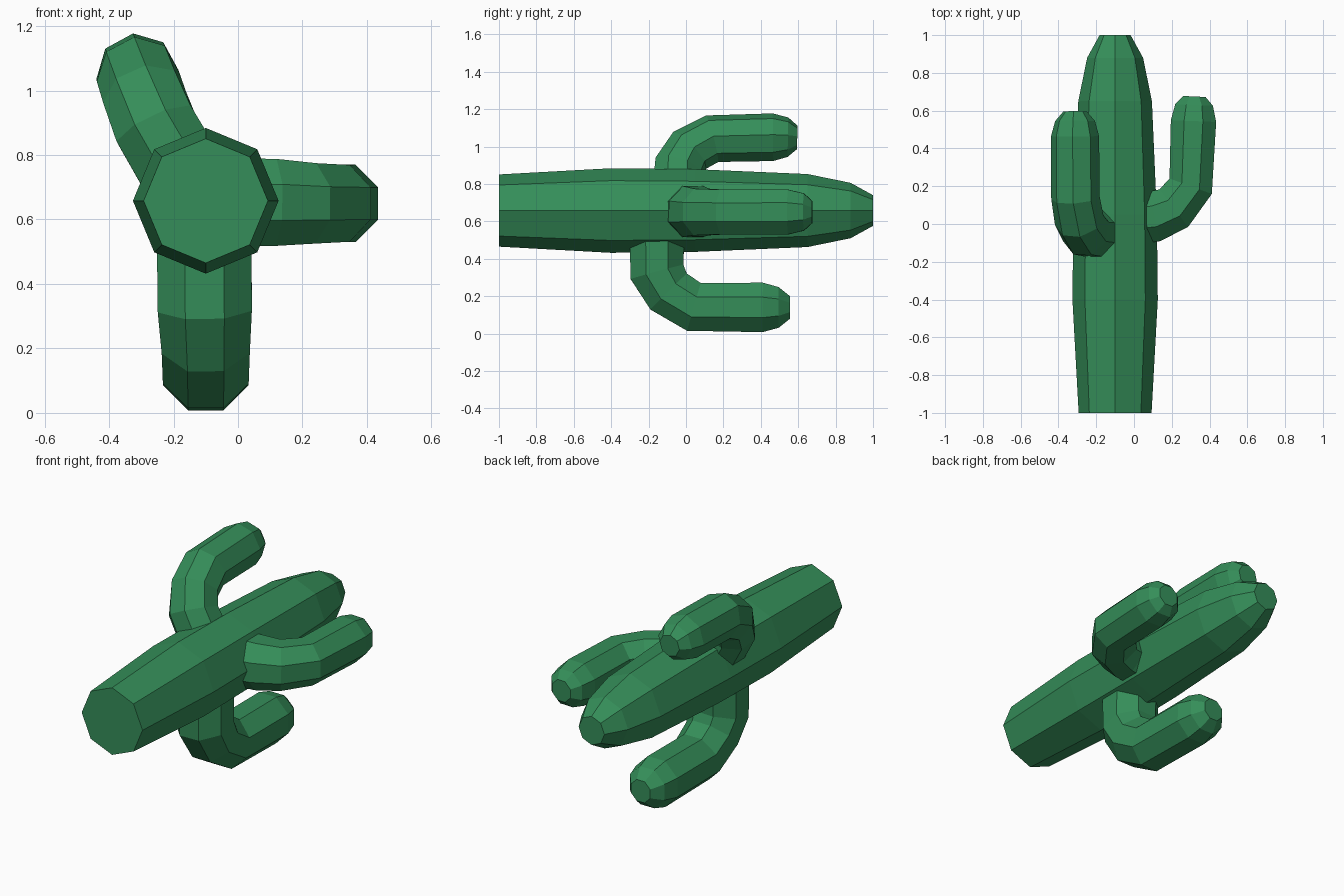
import bpy, bmesh, math
from mathutils import Vector

if "Cube" in bpy.data.objects:
    bpy.data.objects.remove(bpy.data.objects["Cube"])

green = bpy.data.materials.new("cactus_green")
green.diffuse_color = (0.035, 0.27, 0.10, 1)
green.use_nodes = True
green.node_tree.nodes["Principled BSDF"].inputs["Base Color"].default_value = green.diffuse_color


def tube(name, path, radii, side, turn):
    """Eight-sided flat-shaded tube with capped ends, rings mitred at the bends."""
    pts = [Vector(p) for p in path]
    side = Vector(side).normalized()
    bm = bmesh.new()
    rings = []
    for i, p in enumerate(pts):
        t = Vector()
        if i > 0:
            t += (p - pts[i - 1]).normalized()
        if i < len(pts) - 1:
            t += (pts[i + 1] - p).normalized()
        t.normalize()
        u = (side - t * side.dot(t)).normalized()
        v = t.cross(u)
        angles = [math.tau * (k + turn) / 8 for k in range(8)]
        rings.append([bm.verts.new(p + radii[i] * (u * math.cos(a) + v * math.sin(a)))
                      for a in angles])
    for a, b in zip(rings, rings[1:]):
        for k in range(8):
            j = (k + 1) % 8
            bm.faces.new((a[k], a[j], b[j], b[k]))
    bm.faces.new(rings[0][::-1])
    bm.faces.new(rings[-1])
    bmesh.ops.recalc_face_normals(bm, faces=bm.faces)
    mesh = bpy.data.meshes.new(name)
    bm.to_mesh(mesh)
    bm.free()
    mesh.materials.append(green)
    bpy.context.collection.objects.link(bpy.data.objects.new(name, mesh))


# Trunk, lying along y with a ridge on top
trunk = [(-1, 0.193), (-0.4, 0.226), (0.05, 0.221), (0.65, 0.195), (0.88, 0.148), (1, 0.082)]
tube("trunk", [(-0.1, y, 0.658) for y, r in trunk], [r for y, r in trunk], (1, 0, 0), 0)

# Arms: out of the trunk, then bent round to run along y
tube("right_arm",
     [(0.0, 0.03, 0.653), (0.105, 0.04, 0.653), (0.21, 0.083, 0.65), (0.30, 0.2, 0.65),
      (0.315, 0.545, 0.65), (0.318, 0.63, 0.65), (0.32, 0.675, 0.65)],
     [0.148, 0.146, 0.135, 0.129, 0.13, 0.108, 0.064], (0, 0, 1), 0.5)

tube("upper_arm",
     [(-0.17, -0.05, 0.74), (-0.255, -0.04, 0.885), (-0.29, 0.02, 0.98), (-0.31, 0.14, 1.042),
      (-0.312, 0.465, 1.05), (-0.312, 0.545, 1.05), (-0.312, 0.595, 1.048)],
     [0.14, 0.138, 0.132, 0.129, 0.128, 0.106, 0.063], (0.88, 0, 0.48), 0.5)

tube("lower_arm",
     [(-0.105, -0.155, 0.55), (-0.103, -0.155, 0.33), (-0.1, -0.093, 0.225), (-0.1, 0.042, 0.143),
      (-0.1, 0.41, 0.14), (-0.1, 0.495, 0.14), (-0.1, 0.555, 0.14)],
     [0.159, 0.158, 0.148, 0.144, 0.143, 0.118, 0.066], (1, 0, 0), 0.5)
